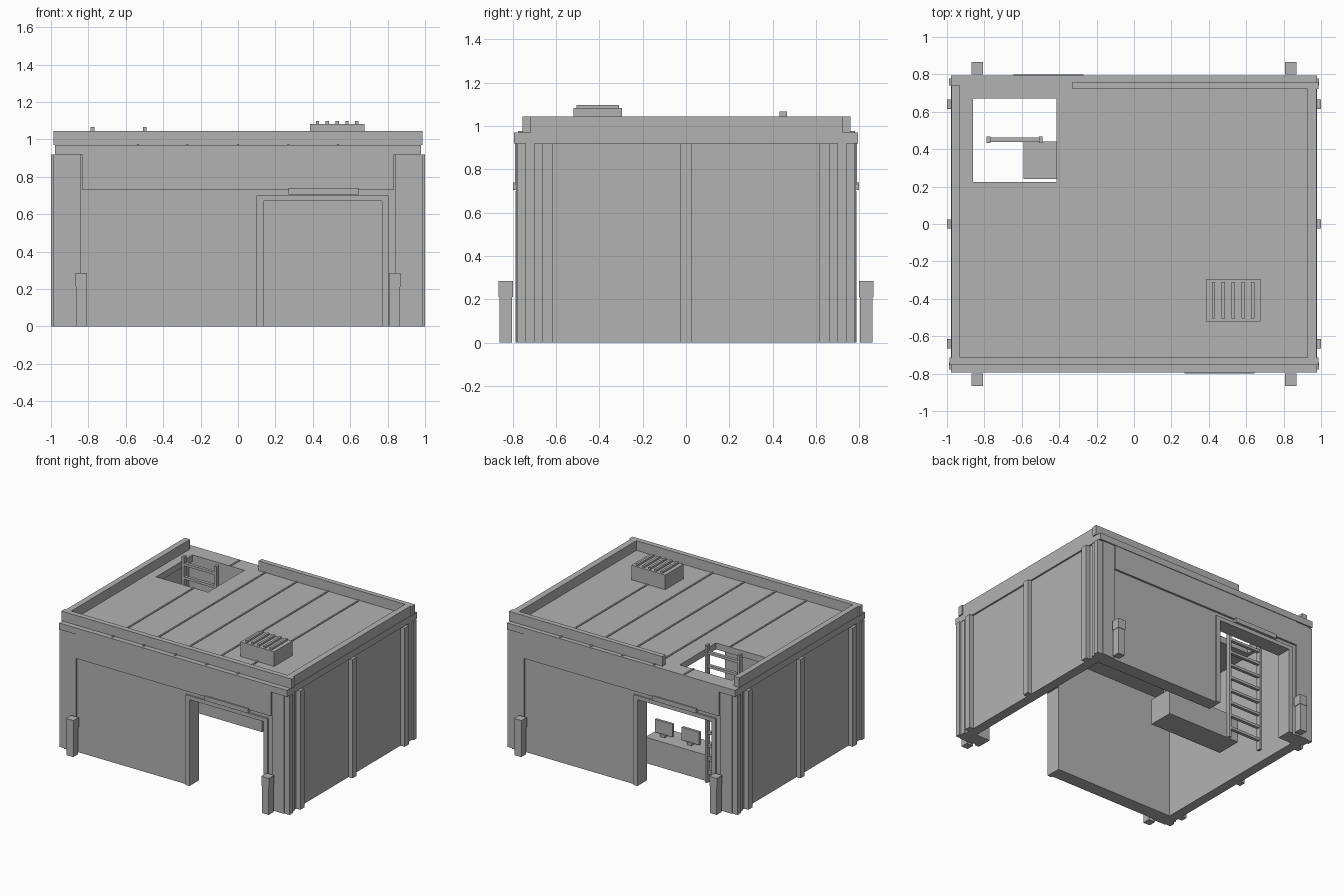
import bpy, bmesh

old = bpy.data.objects.get("Cube")
if old:
    bpy.data.objects.remove(old, do_unlink=True)

GREY = (0.45, 0.45, 0.45, 1)
mat = bpy.data.materials.new("concrete_grey")
mat.use_nodes = True
mat.diffuse_color = GREY
mat.node_tree.nodes["Principled BSDF"].inputs["Base Color"].default_value = GREY


def finish(bm, name):
    bmesh.ops.recalc_face_normals(bm, faces=bm.faces)
    mesh = bpy.data.meshes.new(name)
    bm.to_mesh(mesh)
    bm.free()
    mesh.materials.append(mat)
    obj = bpy.data.objects.new(name, mesh)
    bpy.context.collection.objects.link(obj)
    return obj


def box(name, x, y, z):
    """Box from three (low, high) ranges."""
    bm = bmesh.new()
    bmesh.ops.create_cube(bm, size=1)
    for v in bm.verts:
        v.co = [r[0] if c < 0 else r[1] for c, r in zip(v.co, (x, y, z))]
    return finish(bm, name)


def prism(name, outline, y0, y1, turn):
    """Extrude an x-z outline from y0 to y1; turn=-1 rotates half a turn about z."""
    bm = bmesh.new()
    face = bm.faces.new([bm.verts.new((x * turn, y0 * turn, z)) for x, z in outline])
    ext = bmesh.ops.extrude_face_region(bm, geom=[face])
    for v in ext["geom"]:
        if isinstance(v, bmesh.types.BMVert):
            v.co.y = y1 * turn
    return finish(bm, name)


def span(a, b, sign):
    return tuple(sorted((a * sign, b * sign)))


# Front and back: the same wall turned half round
D0, D1, DH = 0.135, 0.77, 0.67
for side, t in (("front", 1), ("back", -1)):
    prism(side + "_wall", [(-0.95, 0), (D0, 0), (D0, DH), (D1, DH), (D1, 0),
                           (0.95, 0), (0.95, 0.93), (-0.95, 0.93)], -0.67, -0.775, t)
    prism(side + "_door_frame", [(0.10, 0), (D0, 0), (D0, DH), (D1, DH), (D1, 0),
                                 (0.805, 0), (0.805, 0.70), (0.10, 0.70)], -0.70, -0.788, t)
    box(side + "_fascia", (-0.835, 0.835), span(-0.79, -0.70, t), (0.73, 0.93))
    box(side + "_door_lamp", span(0.27, 0.645, t), span(-0.80, -0.77, t), (0.705, 0.74))

# Side walls with ribs
for side, s in (("left", 1), ("right", -1)):
    box(side + "_wall", span(0.89, 0.965, s), (-0.76, 0.76), (0, 0.93))
    for y in (-0.64, 0, 0.64):
        box(side + "_wall_rib", span(0.95, 1.0, s), (y - 0.025, y + 0.025), (0, 0.92))
    # Corner columns and bollards
    for end, e in (("front", -1), ("back", 1)):
        tag = end + "_" + side
        box(tag + "_column", span(0.84, 0.945, s), span(0.70, 0.785, e), (0, 0.92))
        box(tag + "_corner_core", span(0.90, 0.975, s), span(0.70, 0.765, e), (0, 0.92))
        box(tag + "_corner_strip", span(0.90, 0.988, s), span(0.74, 0.778, e), (0, 0.92))
        box(tag + "_bollard", span(0.81, 0.867, s), span(0.803, 0.862, e), (0, 0.21))
        box(tag + "_bollard_cap", span(0.806, 0.87, s), span(0.80, 0.865, e), (0.21, 0.285))

# Roof slab with hatch opening
slab = box("roof_slab", (-0.978, 0.978), (-0.795, 0.795), (0.92, 0.97))
cutter = box("hatch_cutter", (-0.86, -0.415), (0.225, 0.67), (0.8, 1.1))
cutter.hide_render = True
cutter.hide_viewport = True
cutter.display_type = "WIRE"
cut = slab.modifiers.new("hatch", "BOOLEAN")
cut.operation = "DIFFERENCE"
cut.solver = "EXACT"
cut.object = cutter
bpy.context.view_layer.objects.active = slab
bpy.ops.object.modifier_apply(modifier=cut.name)
bpy.data.objects.remove(cutter, do_unlink=True)

# Roof seams, broken at the hatch
for x in (-0.535, -0.27, 0, 0.27, 0.535):
    runs = [(-0.775, 0.225), (0.67, 0.78)] if x < -0.5 else [(-0.775, 0.78)]
    for run in runs:
        box("roof_seam", (x - 0.006, x + 0.006), run, (0.96, 0.976))

# Parapets
TOP = (0.97, 1.045)
box("front_parapet", (-0.987, 0.987), (-0.755, -0.715), TOP)
box("back_parapet", (-0.33, 0.987), (0.722, 0.76), TOP)
box("right_parapet", (-0.975, -0.93), (-0.715, 0.74), TOP)
box("left_parapet", (0.927, 0.975), (-0.715, 0.722), TOP)

# Roof vent
box("roof_vent", (0.385, 0.675), (-0.52, -0.295), (0.97, 1.083))
for i in range(5):
    x = 0.425 + i * 0.0525
    box("vent_slat", (x - 0.009, x + 0.009), (-0.505, -0.31), (1.08, 1.098))

# Ladder under the hatch
for x in (-0.778, -0.498):
    box("ladder_rail", (x - 0.01, x + 0.01), (0.433, 0.467), (0, 1.067))
for i in range(10):
    z = 0.08 + i * 0.103
    box("ladder_rung", (-0.778, -0.498), (0.438, 0.462), (z - 0.01, z + 0.01))

# Desk with two screens
box("desk", (-0.59, 0.04), (0.24, 0.44), (0, 0.2))
for x in (-0.06, -0.29):
    box("screen", (x - 0.075, x + 0.075), (0.34, 0.36), (0.215, 0.315))
    box("screen_stand", (x - 0.02, x + 0.02), (0.335, 0.375), (0.2, 0.22))
